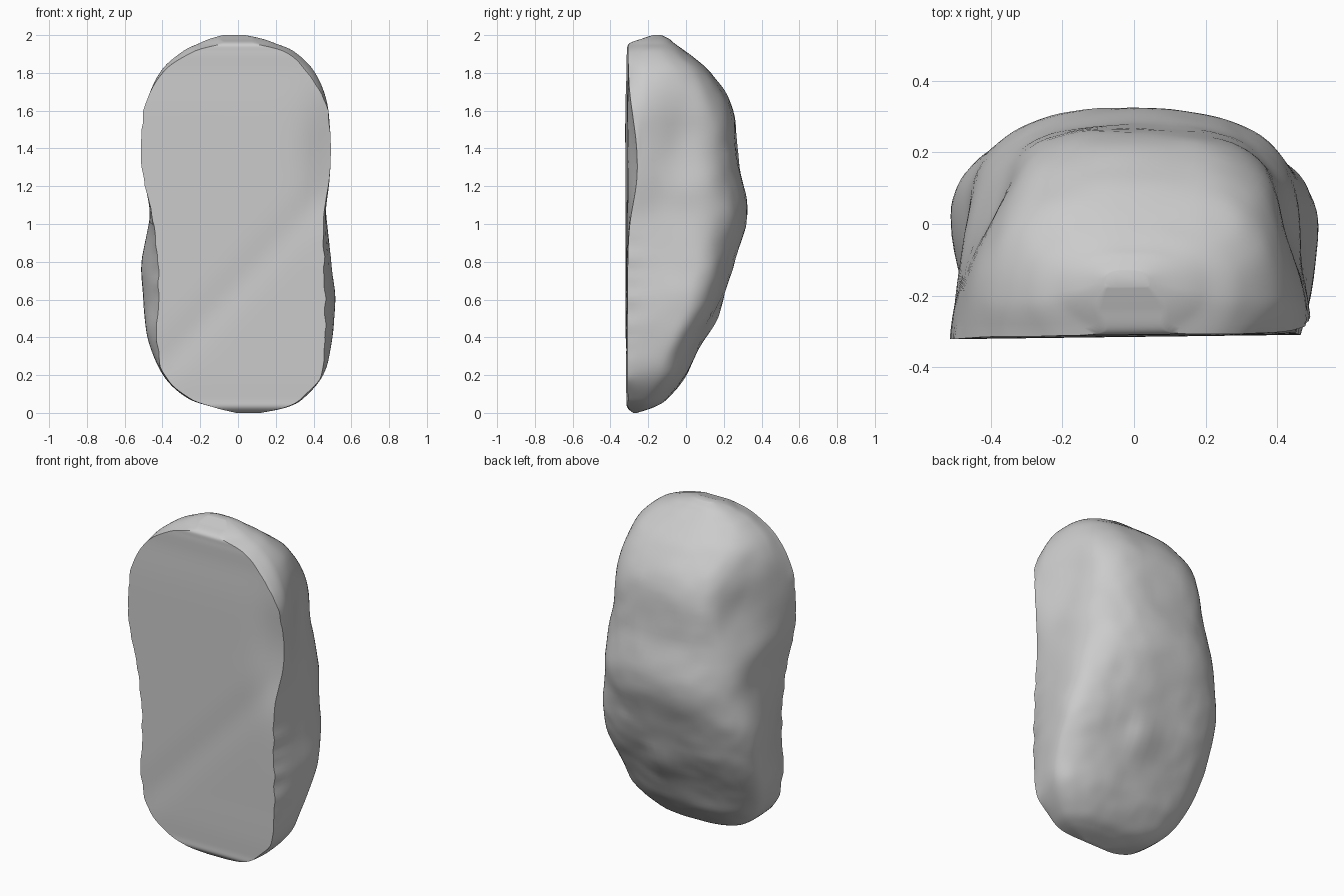
import bpy, bmesh, math
from mathutils import Vector, noise

if "Cube" in bpy.data.objects:
    bpy.data.objects.remove(bpy.data.objects["Cube"])

# Horizontal sections: z, front left/right x, widest left/right x, y of widest, front y, back y
KEYS = [
    (0.00, -0.01, 0.12, -0.01, 0.12, -0.27, -0.28, -0.26),
    (0.03, -0.13, 0.25, -0.13, 0.26, -0.25, -0.31, -0.17),
    (0.08, -0.26, 0.34, -0.27, 0.35, -0.22, -0.312, -0.09),
    (0.20, -0.39, 0.44, -0.40, 0.45, -0.17, -0.315, 0.00),
    (0.40, -0.43, 0.46, -0.48, 0.50, -0.09, -0.315, 0.09),
    (0.60, -0.42, 0.46, -0.50, 0.515, -0.01, -0.315, 0.19),
    (0.80, -0.425, 0.455, -0.51, 0.495, 0.02, -0.315, 0.255),
    (1.05, -0.455, 0.455, -0.47, 0.47, -0.02, -0.315, 0.325),
    (1.30, -0.51, 0.49, -0.505, 0.495, -0.15, -0.315, 0.285),
    (1.60, -0.50, 0.475, -0.495, 0.485, -0.20, -0.315, 0.25),
    (1.80, -0.40, 0.37, -0.42, 0.41, -0.20, -0.31, 0.13),
    (1.91, -0.24, 0.25, -0.30, 0.30, -0.20, -0.31, 0.00),
    (1.955, -0.09, 0.09, -0.21, 0.20, -0.19, -0.30, -0.06),
    (1.98, -0.10, 0.08, -0.15, 0.13, -0.18, -0.235, -0.09),
    (2.00, -0.08, 0.04, -0.08, 0.04, -0.155, -0.175, -0.13),
]

# Dents and bumps: centre, radii, push
DEFORM = [
    ((0.45, -0.03, 1.45), (0.18, 0.15, 0.24), (-0.06, -0.01, 0)),
    ((-0.42, 0.03, 1.50), (0.18, 0.18, 0.25), (0.085, -0.01, 0)),
    ((0.07, 0.14, 0.46), (0.09, 0.12, 0.12), (0, 0.03, 0)),
    ((0.50, -0.31, 1.35), (0.12, 0.05, 0.30), (0, 0.05, 0)),
]


def spline(p0, p1, p2, p3, t):
    return [0.5 * (2*b + (c-a)*t + (2*a-5*b+4*c-d)*t*t + (3*b-a-3*c+d)*t**3)
            for a, b, c, d in zip(p0, p1, p2, p3)]


def section(row, arc=44, side=7, front=18):
    z, xl, xr, wl, wr, ym, yf, yb = row
    pts = []
    # ragged rim that fades quickly along the side walls
    rim_l = 0.010 * noise.noise(Vector((3, 0, z * 14)))
    rim_r = 0.010 * noise.noise(Vector((9, 0, z * 14)))
    mid, half = (wl + wr) / 2, (wr - wl) / 2
    # flat front, left to right
    for i in range(front):
        pts.append((xl + rim_l + (xr + rim_r - xl - rim_l) * i / front, yf, z))
    # right wall
    for i in range(side):
        t = i / side
        pts.append((xr + (wr - xr) * math.sin(t * math.pi / 2) + rim_r * (1 - t) ** 5,
                    yf + (ym - yf) * t, z))
    # rounded back, right to left
    for i in range(arc + 1):
        a = math.pi * i / arc
        c, s = math.cos(a), max(math.sin(a), 0)
        pts.append((mid + half * math.copysign(abs(c) ** 0.79, c), ym + (yb - ym) * s ** 0.79, z))
    # left wall
    for i in range(side - 1, 0, -1):
        t = i / side
        pts.append((xl + (wl - xl) * math.sin(t * math.pi / 2) + rim_l * (1 - t) ** 5,
                    yf + (ym - yf) * t, z))
    return pts


def sculpt(p, on_front):
    v = Vector(p)
    out = v.copy()
    for c, r, push in DEFORM:
        d = sum(((v[k] - c[k]) / r[k]) ** 2 for k in range(3))
        out += Vector(push) * math.exp(-d)
    if on_front:
        # slight tilt and shallow diagonal fold
        out.y += 0.012 * v.x
        d = (v.z - 0.68 - 1.05 * v.x) / 0.12
        out.y += 0.008 * math.exp(-d * d)
    else:
        fade = min(1, max(0, (v.y + 0.31) / 0.1)) * min(1, v.z / 0.1, (2 - v.z) / 0.1)
        out.y += fade * (0.008 * noise.noise(v * 5) + 0.004 * noise.noise(v * 12))
        out.x += fade * 0.006 * noise.noise(v * 6 + Vector((7, 2, 1)))
    return out


bm = bmesh.new()
rings = []
STEPS, FRONT = 8, 18
last = len(KEYS) - 1
for k in range(last):
    for s in range(STEPS + (k == last - 1)):
        row = spline(KEYS[max(k-1, 0)], KEYS[k], KEYS[k+1], KEYS[min(k+2, last)], s / STEPS)
        row[0] = min(2, max(0, row[0]))
        rings.append([bm.verts.new(sculpt(p, i <= FRONT)) for i, p in enumerate(section(row, front=FRONT))])
n = len(rings[0])
for a, b in zip(rings, rings[1:]):
    for i in range(n):
        j = (i + 1) % n
        bm.faces.new((a[i], a[j], b[j], b[i]))
bm.faces.new(rings[0][::-1])
bm.faces.new(rings[-1])
bmesh.ops.recalc_face_normals(bm, faces=bm.faces)

mesh = bpy.data.meshes.new("stone_body")
bm.to_mesh(mesh)
bm.free()
body = bpy.data.objects.new("stone_body", mesh)
bpy.context.collection.objects.link(body)
bpy.context.view_layer.objects.active = body
body.select_set(True)
bpy.ops.object.shade_smooth_by_angle(angle=math.radians(40))
